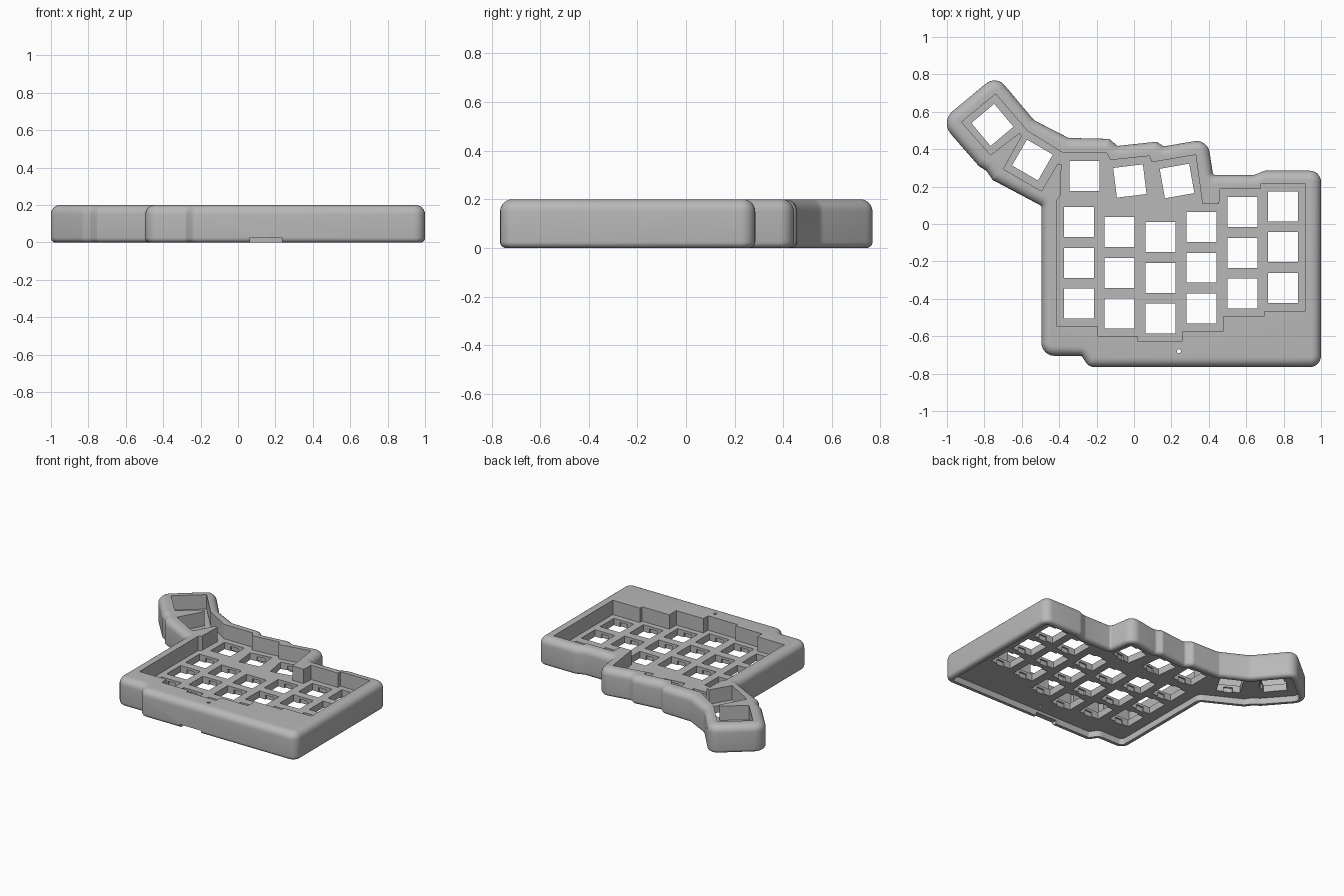
import bpy, bmesh, math
from mathutils import Vector, Matrix

cube = bpy.data.objects.get("Cube")
if cube:
    bpy.data.objects.remove(cube)

grey = bpy.data.materials.new("case_grey")
grey.use_nodes = True
grey.diffuse_color = (0.48, 0.48, 0.48, 1)
grey.node_tree.nodes["Principled BSDF"].inputs["Base Color"].default_value = grey.diffuse_color

TOP, PLATE_TOP, PLATE_BOTTOM = 0.2, 0.095, 0.045
KEY = 0.16

# Case outline, counter-clockwise: x, y, corner radius
OUTLINE = [(1, -.765, .06), (1, .285, .06), (.70, .285, .02), (.64, .262, .02),
           (.423, .262, .015), (.393, .455, .07), (.16, .415, .02), (.12, .44, .02),
           (-.09, .417, .02), (-.13, .455, .03), (-.35, .46, .03), (-.535, .555, .08),
           (-.737, .796, .07), (-1.037, .547, .084), (-.83, .31, .02), (-.79, .285, .02),
           (-.755, .235, .02), (-.495, .097, .015), (-.495, -.705, .07),
           (-.28, -.705, .02), (-.24, -.765, .05)]

# Edge of the recess around the keys
WELL = [(.917, -.465), (.917, .214), (.676, .214), (.676, .187), (.46, .187), (.455, .107),
        (.366, .107), (.33, .37), (.094, .33), (.083, .364), (-.126, .342), (-.147, .38),
        (-.38, .38), (-.57, .497), (-.74, .695), (-.922, .545), (-.767, .369),
        (-.612, .487), (-.60, .47), (-.698, .294), (-.495, .176), (-.41, .32),
        (-.388, .32), (-.393, .15), (-.414, .128), (-.414, -.545), (-.195, -.545),
        (-.195, -.6), (.02, -.6), (.02, -.626), (.26, -.626), (.26, -.572),
        (.479, -.572), (.479, -.492), (.698, -.492), (.698, -.465)]

# Key columns (x, y of top key), then single keys (x, y, turn in degrees)
COLUMNS = [(-.294, .01), (-.078, -.043), (.142, -.07), (.36, -.016), (.58, .064), (.797, .094)]
KEYS = [(x, y - .218 * row, 0) for x, y in COLUMNS for row in range(3)]
KEYS += [(-.265, .257, 0), (-.022, .23, 7), (.23, .23, 10), (-.543, .342, -30), (-.757, .53, 40)]


def rounded_outline(inset, steps=6):
    """Case outline moved inward, with every corner filleted."""
    pts = [Vector(p[:2]) for p in OUTLINE]
    n = len(pts)
    dirs = [(pts[(i + 1) % n] - pts[i]).normalized() for i in range(n)]
    loop = []
    for i, p in enumerate(pts):
        a, b = dirs[i - 1], dirs[i]
        turn = math.atan2(a.x * b.y - a.y * b.x, a.dot(b))
        normal_a, normal_b = Vector((-a.y, a.x)), Vector((-b.y, b.x))
        inward = (normal_a + normal_b).normalized() / math.cos(turn / 2)
        side = 1 if turn > 0 else -1
        radius = max(OUTLINE[i][2] - side * inset, .006)
        centre = p + inward * (inset + side * radius)
        for k in range(steps + 1):
            spoke = Matrix.Rotation(turn * k / steps, 2) @ (-side * radius * normal_a)
            loop.append(centre + spoke)
    return loop


def rectangle(x, y, width, depth, degrees=0):
    turn = Matrix.Rotation(math.radians(degrees), 2)
    return [Vector((x, y)) + turn @ Vector((sx * width / 2, sy * depth / 2))
            for sx, sy in ((-1, -1), (1, -1), (1, 1), (-1, 1))]


def build(name, solids):
    """Each solid is a list of (loop, z) levels, skinned and capped."""
    bm = bmesh.new()
    for levels in solids:
        rings = [[bm.verts.new((p[0], p[1], z)) for p in loop] for loop, z in levels]
        for low, high in zip(rings, rings[1:]):
            for i in range(len(low)):
                bm.faces.new((low[i - 1], low[i], high[i], high[i - 1]))
        bm.faces.new(rings[0][::-1])
        bm.faces.new(rings[-1])
    bmesh.ops.recalc_face_normals(bm, faces=bm.faces)
    mesh = bpy.data.meshes.new(name)
    bm.to_mesh(mesh)
    bm.free()
    mesh.materials.append(grey)
    obj = bpy.data.objects.new(name, mesh)
    bpy.context.collection.objects.link(obj)
    return obj


def prism(loop, low, high):
    return [(loop, low), (loop, high)]


# Shell with a soft lower edge and a larger rounded upper edge
def arc(radius, start, end, base):
    for k in range(7):
        t = math.radians(start + (end - start) * k / 6)
        yield radius * (1 - math.cos(t)), base + radius * math.sin(t)


profile = list(arc(.025, -90, 0, .025)) + list(arc(.05, 0, 90, TOP - .05))
case = build("keyboard_case", [[(rounded_outline(d), z) for d, z in profile]])

# Cutters: key recess, hollow underside, switch holes, clip notches, cable slot, pin hole
pin = [(.24 + .011 * math.cos(k * math.pi / 8), -.68 + .011 * math.sin(k * math.pi / 8))
       for k in range(16)]
cutters = [
    build("recess_cutter", [prism(WELL, PLATE_TOP, TOP + .1)]),
    build("underside_cutter", [prism(rounded_outline(.04), -.1, PLATE_BOTTOM)]),
    build("switch_cutter", [prism(rectangle(x, y, KEY, KEY, r), .02, .15) for x, y, r in KEYS]),
    build("clip_cutter", [prism(rectangle(x, y, .06, KEY + .022, r), .02, PLATE_TOP - .018)
                          for x, y, r in KEYS]),
    build("cable_slot_cutter", [prism(rectangle(.15, -.76, .17, .2), -.1, .026)]),
    build("pin_hole_cutter", [prism(pin, -.1, TOP + .1)]),
]
for cutter in cutters:
    cutter.hide_render = True
    cut = case.modifiers.new(cutter.name, 'BOOLEAN')
    cut.operation = 'DIFFERENCE'
    cut.solver = 'EXACT'
    cut.object = cutter

# Bake the cuts and drop the cutters
bpy.context.view_layer.update()
graph = bpy.context.evaluated_depsgraph_get()
baked = bpy.data.meshes.new_from_object(case.evaluated_get(graph))
case.modifiers.clear()
case.data = baked
for cutter in cutters:
    bpy.data.objects.remove(cutter)

bpy.ops.object.select_all(action='DESELECT')
case.select_set(True)
bpy.context.view_layer.objects.active = case
bpy.ops.object.shade_smooth_by_angle(angle=math.radians(30))
